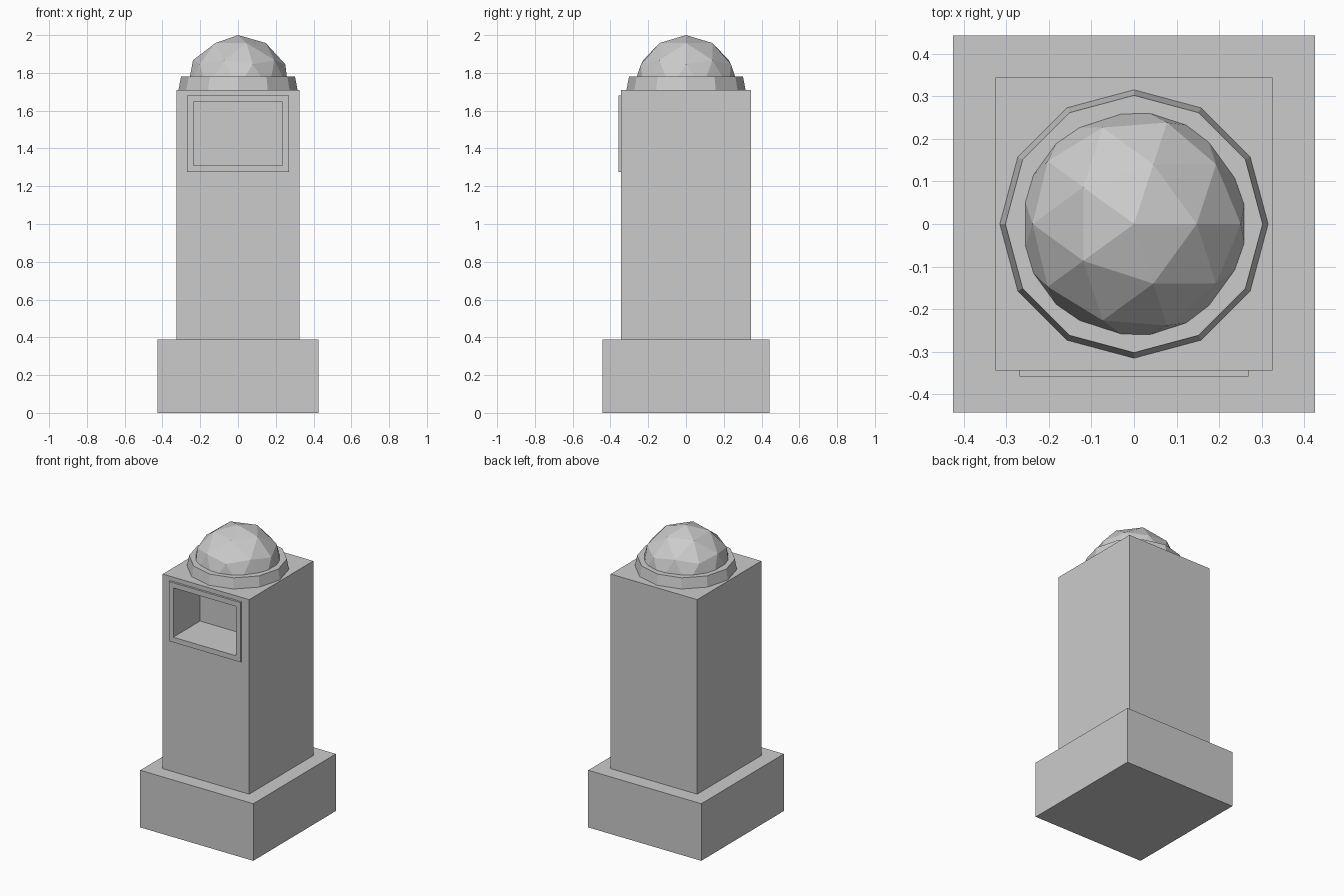
import bpy
import bmesh
import math

# Remove the default cube
old = bpy.data.objects.get("Cube")
if old:
    bpy.data.objects.remove(old, do_unlink=True)

# Single stone material
stone = bpy.data.materials.new("grey_stone")
stone.use_nodes = True
GREY = (0.6, 0.6, 0.6, 1)
stone.diffuse_color = GREY
stone.node_tree.nodes["Principled BSDF"].inputs["Base Color"].default_value = GREY


def finish(name, bm):
    mesh = bpy.data.meshes.new(name)
    bm.to_mesh(mesh)
    bm.free()
    mesh.materials.append(stone)
    obj = bpy.data.objects.new(name, mesh)
    bpy.context.collection.objects.link(obj)
    return obj


def box(name, half_width, y0, y1, z0, z1):
    bm = bmesh.new()
    bmesh.ops.create_cube(bm, size=1)
    for v in bm.verts:
        v.co.x *= 2 * half_width
        v.co.y = y0 if v.co.y < 0 else y1
        v.co.z = z0 if v.co.z < 0 else z1
    return finish(name, bm)


def cut(obj, cutter):
    mod = obj.modifiers.new("niche", 'BOOLEAN')
    mod.operation = 'DIFFERENCE'
    mod.solver = 'EXACT'
    mod.object = cutter
    bpy.context.view_layer.objects.active = obj
    bpy.ops.object.modifier_apply(modifier=mod.name)


# Plinth, shaft and the thin frame around the niche
box("plinth", 0.425, -0.443, 0.443, 0, 0.388)
shaft = box("shaft", 0.325, -0.344, 0.344, 0.388, 1.71)
frame = box("niche_frame", 0.269, -0.358, -0.344, 1.275, 1.68)

# Hollow niche through the frame into the shaft
cutter = box("niche_cutter", 0.236, -0.5, -0.07, 1.31, 1.645)
cutter.hide_render = True
for part in (shaft, frame):
    cut(part, cutter)
bpy.data.objects.remove(cutter, do_unlink=True)

# Twelve-sided tapered collar under the dome
bm = bmesh.new()
bmesh.ops.create_cone(bm, cap_ends=True, segments=12,
                      radius1=0.315, radius2=0.302, depth=0.07)
collar = finish("dome_collar", bm)
collar.location.z = 1.745

# Faceted dome, trimmed where it meets the shaft
bm = bmesh.new()
bmesh.ops.create_icosphere(bm, subdivisions=2, radius=0.28)
bmesh.ops.bisect_plane(bm, geom=bm.verts[:] + bm.edges[:] + bm.faces[:],
                       plane_co=(0, 0, 0.0), plane_no=(0, 0, 1), clear_inner=True)
dome = finish("dome", bm)
dome.location.z = 1.72
